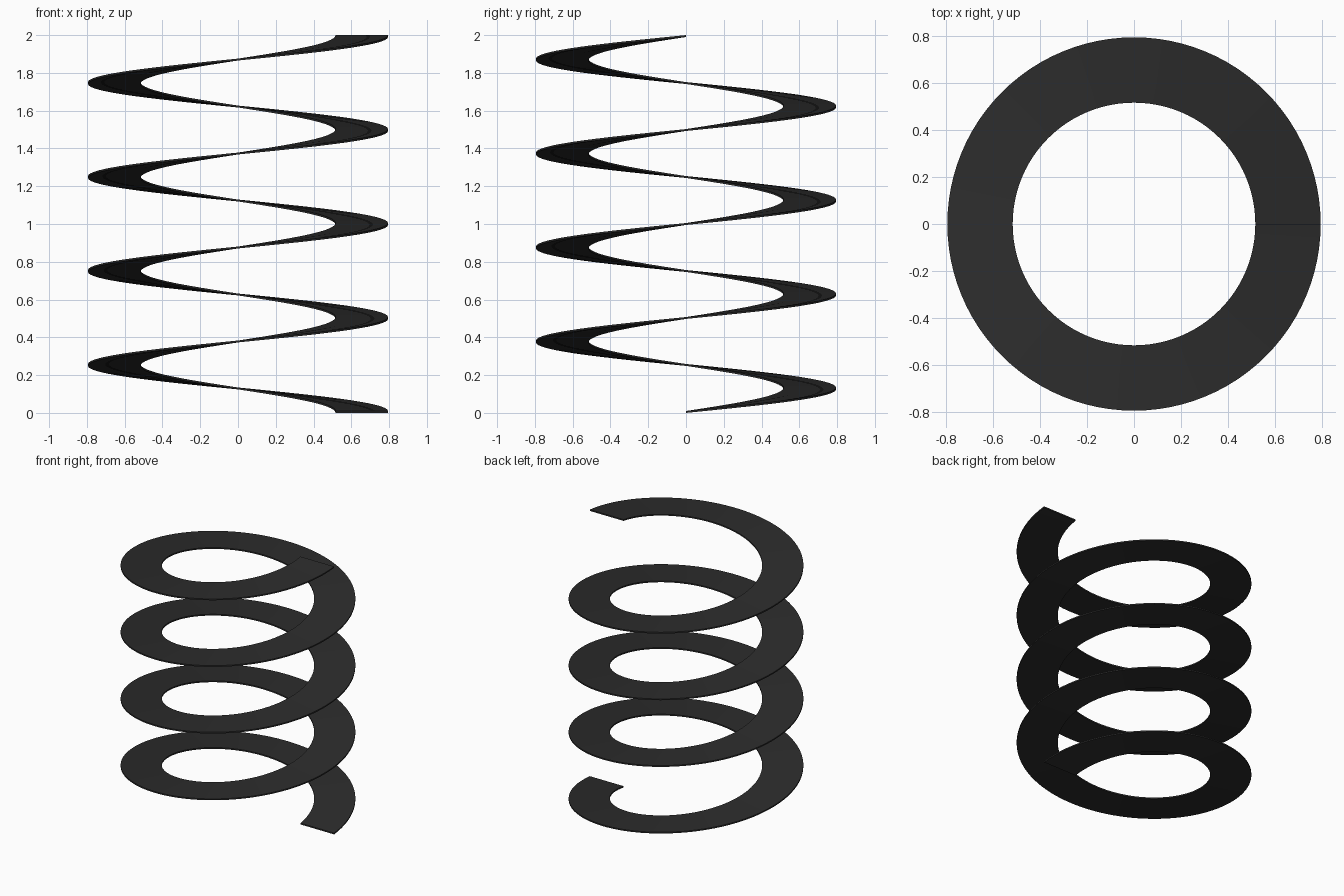
import bpy, bmesh
from math import cos, sin, tau

if "Cube" in bpy.data.objects:
    bpy.data.objects.remove(bpy.data.objects["Cube"])

TURNS, STEPS = 4, 96            # coils and segments per coil
R_IN, R_OUT = 0.516, 0.794      # ribbon edges
HEIGHT, THICK = 2.0, 0.01

bm = bmesh.new()

# Flat rectangular section swept counterclockwise up the helix
section = [(R_IN, 0), (R_OUT, 0), (R_OUT, THICK), (R_IN, THICK)]
rings = []
n = TURNS * STEPS
for i in range(n + 1):
    a = tau * i / STEPS
    z0 = (HEIGHT - THICK) * i / n
    rings.append([bm.verts.new((r * cos(a), r * sin(a), z0 + z)) for r, z in section])

for a, b in zip(rings, rings[1:]):
    for k in range(4):
        m = (k + 1) % 4
        bm.faces.new((a[k], a[m], b[m], b[k]))

# End caps
bm.faces.new(rings[0])
bm.faces.new(rings[-1])
bmesh.ops.recalc_face_normals(bm, faces=bm.faces)

mesh = bpy.data.meshes.new("coil_ribbon")
bm.to_mesh(mesh)
bm.free()
coil = bpy.data.objects.new("coil_ribbon", mesh)
bpy.context.collection.objects.link(coil)

# Dark material
dark = bpy.data.materials.new("dark")
dark.diffuse_color = (0.025, 0.025, 0.025, 1)
dark.use_nodes = True
dark.node_tree.nodes["Principled BSDF"].inputs["Base Color"].default_value = dark.diffuse_color
mesh.materials.append(dark)

bpy.context.view_layer.objects.active = coil
coil.select_set(True)
bpy.ops.object.shade_smooth_by_angle()
